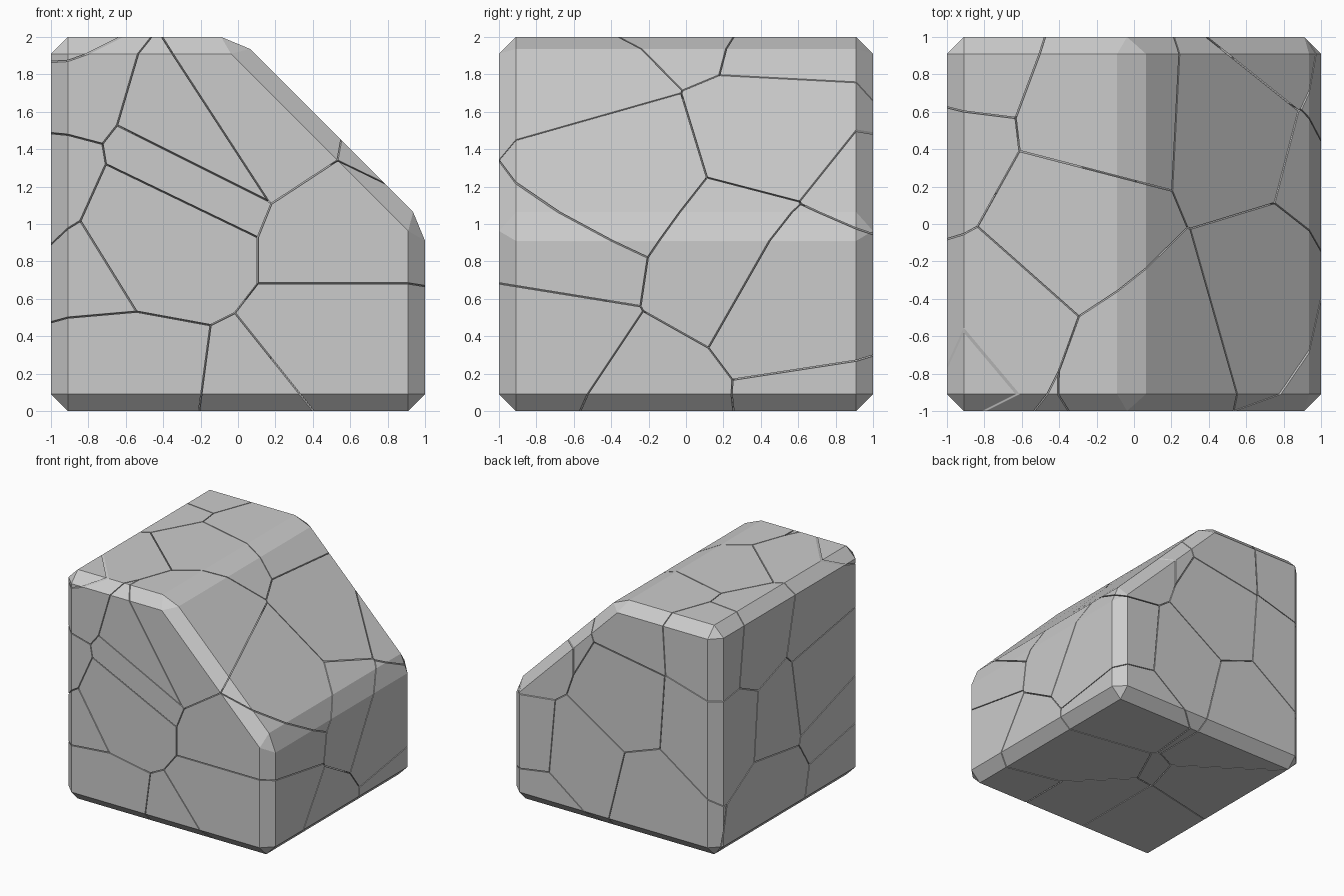
import bpy, bmesh
from mathutils import Vector

if "Cube" in bpy.data.objects:
    bpy.data.objects.remove(bpy.data.objects["Cube"])

GAP = 0.007     # crack width
BEVEL = 0.09

# Whole block: sloped-corner profile, extruded front to back, every edge chamfered
solid = bmesh.new()
profile = [(-1, 0), (1, 0), (1, 1), (0, 2), (-1, 2)]
face = solid.faces.new([solid.verts.new((x, -1, z)) for x, z in profile])
ext = bmesh.ops.extrude_face_region(solid, geom=[face], use_keep_orig=True)
bmesh.ops.translate(solid, vec=(0, 2, 0),
                    verts=[g for g in ext["geom"] if isinstance(g, bmesh.types.BMVert)])
bmesh.ops.recalc_face_normals(solid, faces=solid.faces[:])
bmesh.ops.bevel(solid, geom=solid.edges[:], offset=BEVEL, offset_type='OFFSET',
                segments=1, profile=0.5, affect='EDGES')

# Fracture centres: the block splits halfway between neighbours
centres = [Vector(c) for c in (
    # front
    (.45, -.60, .30), (.10, -.60, .02), (-.50, -.60, .10), (-.35, -.60, .92),
    (-.56, -.47, .79), (-.22, -.56, 1.19), (-.13, -.555, 1.37), (.07, -.56, 1.50),
    (.45, -.50, .92), (-.64, -.30, 1.52), (-1.02, -.62, 2.60), (-.75, -.37, 1.10),
    # right side and slope
    (.55, -.35, 1.24), (.62, .30, .80), (.55, -.15, .0), (.80, .65, .60),
    (.70, .75, -.05), (.50, .50, 1.45), (.90, 1.0, 1.45),
    # top
    (-.33, .05, 1.70), (-.20, .55, 1.70), (-1.05, .45, 1.70), (-1.0, .85, 1.75),
    # back, left and core
    (-.10, .80, 1.10), (.25, .80, .55), (-.35, .80, .40), (-.80, .75, 1.05),
    (-.70, .30, .30), (-.75, .20, 1.0), (0, .10, .60))]


def make_shard(i, centre):
    """Trim a copy of the block down to the region nearest one centre."""
    bm = solid.copy()
    for other in centres:
        if other is centre:
            continue
        normal = (other - centre).normalized()
        cut = bmesh.ops.bisect_plane(
            bm, geom=bm.verts[:] + bm.edges[:] + bm.faces[:], dist=1e-5,
            plane_co=(centre + other) / 2 - normal * GAP / 2, plane_no=normal,
            clear_outer=True)
        rim = [e for e in bm.edges if e.is_boundary]
        if rim:
            bmesh.ops.holes_fill(bm, edges=rim, sides=0)
        if not bm.faces:
            break
    if bm.faces:
        bmesh.ops.recalc_face_normals(bm, faces=bm.faces[:])
        name = f"stone_shard_{i:02d}"
        mesh = bpy.data.meshes.new(name)
        bm.to_mesh(mesh)
        bpy.context.collection.objects.link(bpy.data.objects.new(name, mesh))
    bm.free()


for i, c in enumerate(centres):
    make_shard(i, c)
solid.free()
